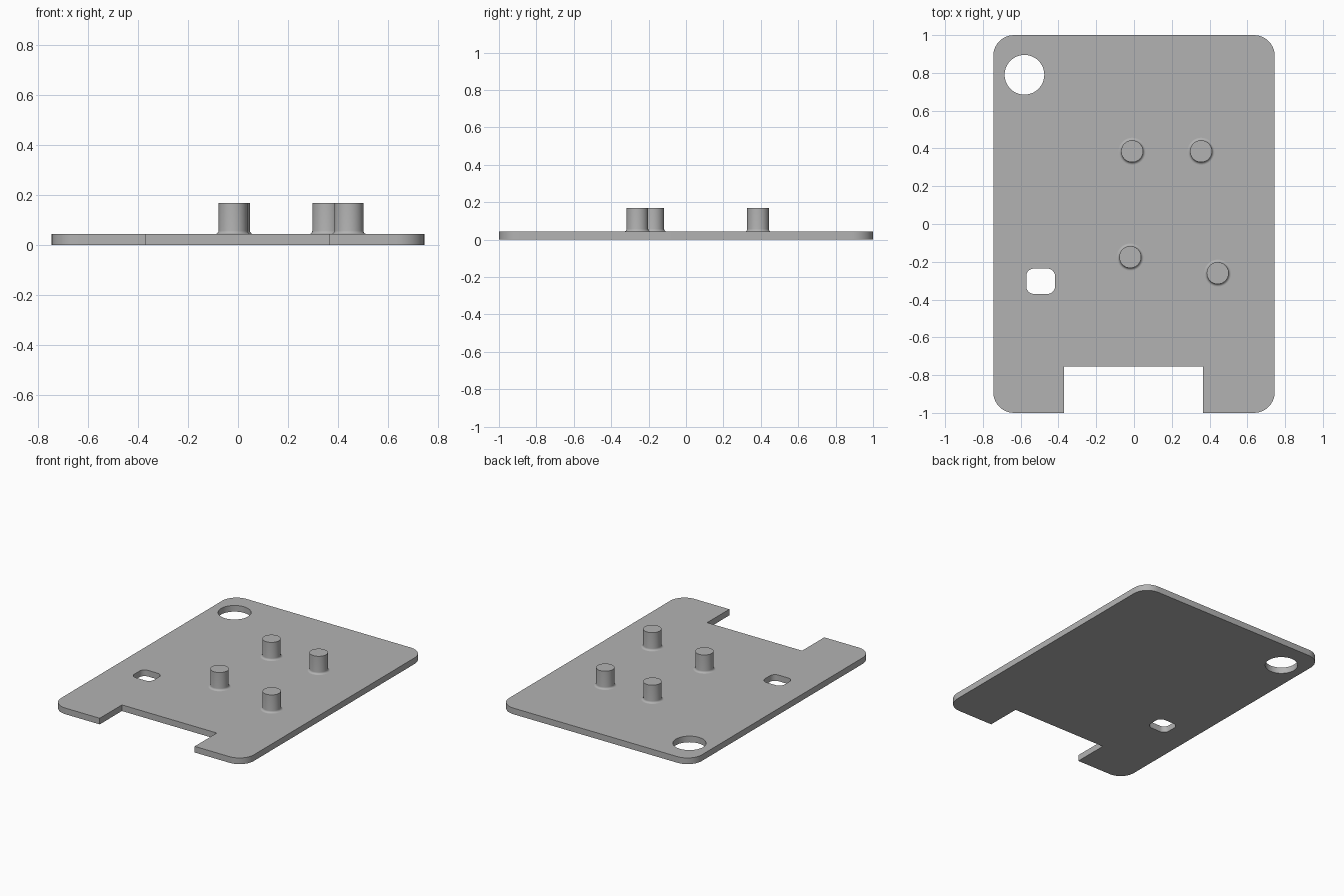
import bpy
import bmesh
from math import sin, cos, pi

cube = bpy.data.objects.get("Cube")
if cube:
    bpy.data.objects.remove(cube, do_unlink=True)

THICK = 0.043
POST_TOP = 0.168

grey = bpy.data.materials.new("plain grey")
grey.use_nodes = True
colour = (0.45, 0.45, 0.45, 1)
grey.diffuse_color = colour
grey.node_tree.nodes["Principled BSDF"].inputs["Base Color"].default_value = colour


def arc(cx, cy, r, start, sweep, steps):
    return [(cx + r * cos(start + sweep * i / steps),
             cy + r * sin(start + sweep * i / steps)) for i in range(steps + 1)]


def rounded_rect(x0, x1, y0, y1, r, steps=10):
    """Counter-clockwise outline, starting at the lower left corner."""
    centres = [(x0 + r, y0 + r), (x1 - r, y0 + r), (x1 - r, y1 - r), (x0 + r, y1 - r)]
    pts = []
    for i, (cx, cy) in enumerate(centres):
        pts += arc(cx, cy, r, pi + i * pi / 2, pi / 2, steps)
    return pts


def smooth(obj):
    bpy.ops.object.select_all(action='DESELECT')
    obj.select_set(True)
    bpy.context.view_layer.objects.active = obj
    bpy.ops.object.shade_smooth_by_angle(angle=pi / 6)


def add_plate(name, outlines, height):
    """Flat sheet: the first outline is the rim, the rest are holes."""
    curve = bpy.data.curves.new(name, 'CURVE')
    curve.dimensions = '2D'
    curve.fill_mode = 'BOTH'
    curve.extrude = height / 2
    for pts in outlines:
        spline = curve.splines.new('POLY')
        spline.points.add(len(pts) - 1)
        for point, (x, y) in zip(spline.points, pts):
            point.co = (x, y, 0, 1)
        spline.use_cyclic_u = True
    obj = bpy.data.objects.new(name, curve)
    bpy.context.collection.objects.link(obj)
    obj.select_set(True)
    bpy.context.view_layer.objects.active = obj
    bpy.ops.object.convert(target='MESH')
    obj = bpy.context.view_layer.objects.active
    bm = bmesh.new()
    bm.from_mesh(obj.data)
    bmesh.ops.remove_doubles(bm, verts=bm.verts, dist=0.0001)
    bmesh.ops.translate(bm, verts=bm.verts, vec=(0, 0, height / 2))
    bmesh.ops.recalc_face_normals(bm, faces=bm.faces)
    bm.to_mesh(obj.data)
    bm.free()
    obj.data.materials.clear()
    obj.data.materials.append(grey)
    smooth(obj)
    return obj


def add_post(name, x, y, r=0.058, flare=0.014, sides=48):
    """Round peg with a concave fillet where it meets the plate."""
    profile = arc(r + flare, THICK + flare, flare, 1.5 * pi, -pi / 2, 6)
    profile.append((r, POST_TOP))
    bm = bmesh.new()
    rings = [[bm.verts.new((x + pr * cos(2 * pi * i / sides),
                            y + pr * sin(2 * pi * i / sides), z))
              for i in range(sides)] for pr, z in profile]
    for low, high in zip(rings, rings[1:]):
        for i in range(sides):
            j = (i + 1) % sides
            bm.faces.new((low[i], low[j], high[j], high[i]))
    bm.faces.new(rings[-1])
    mesh = bpy.data.meshes.new(name)
    bm.to_mesh(mesh)
    bm.free()
    mesh.materials.append(grey)
    obj = bpy.data.objects.new(name, mesh)
    bpy.context.collection.objects.link(obj)
    smooth(obj)


bpy.ops.object.select_all(action='DESELECT')

# Base plate: rounded rim with a front notch, a round hole and a small slot
rim = rounded_rect(-0.745, 0.745, -1, 1, 0.11)
notch = [(-0.37, -1), (-0.37, -0.755), (0.365, -0.755), (0.365, -1)]
rim[11:11] = notch
round_hole = arc(-0.58, 0.79, 0.105, 0, 2 * pi, 64)[:-1]
slot = rounded_rect(-0.57, -0.418, -0.37, -0.236, 0.04)
add_plate("base_plate", [rim, round_hole, slot], THICK)

# Four mounting posts
add_post("back_right_post", -0.01, 0.385)
add_post("back_left_post", 0.355, 0.385)
add_post("front_right_post", -0.02, -0.175)
add_post("front_left_post", 0.443, -0.26)
